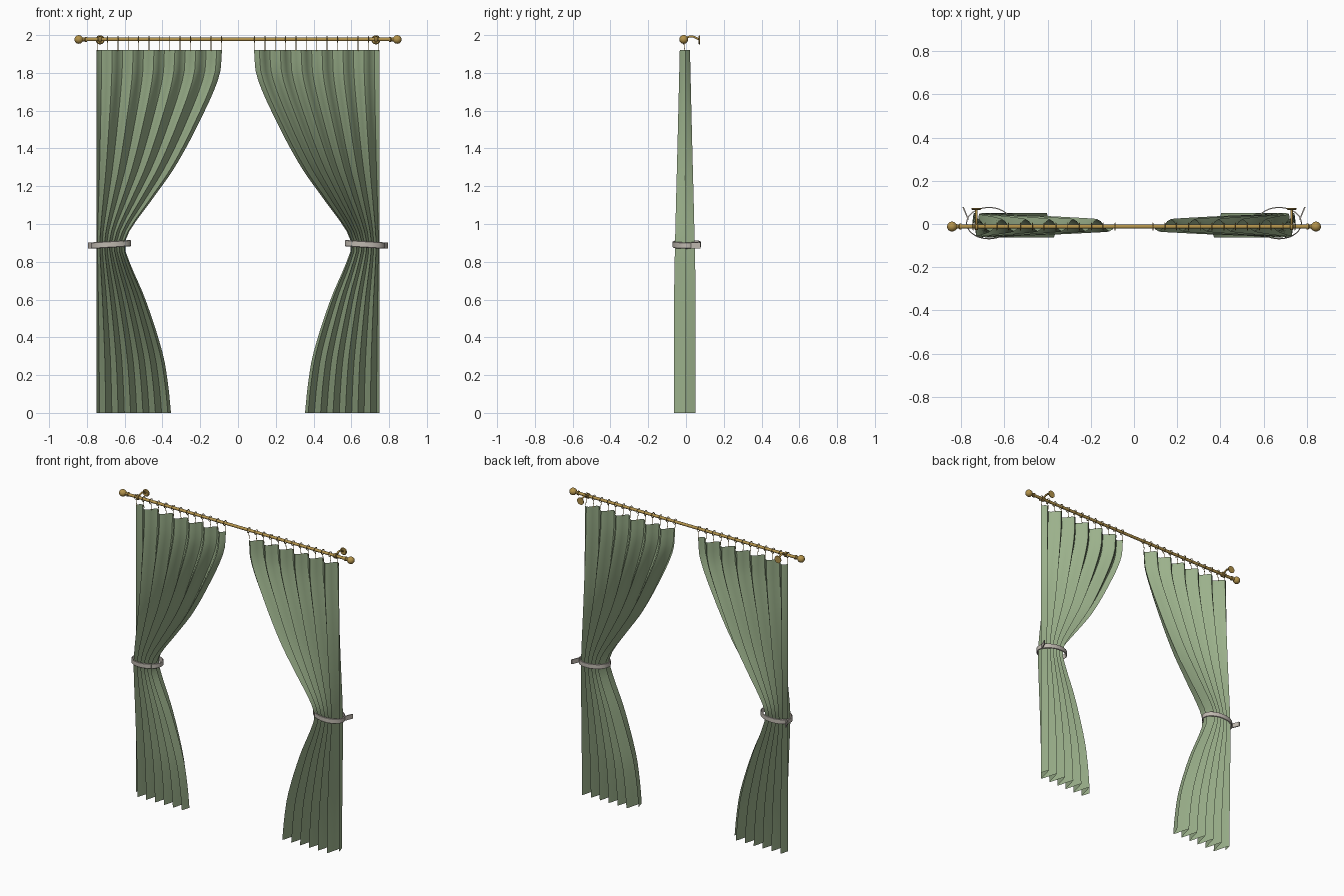
import bpy, bmesh, math
from mathutils import Vector

if "Cube" in bpy.data.objects:
    bpy.data.objects.remove(bpy.data.objects["Cube"])


def material(name, rgb):
    m = bpy.data.materials.new(name)
    m.diffuse_color = (*rgb, 1)
    m.use_nodes = True
    m.node_tree.nodes["Principled BSDF"].inputs["Base Color"].default_value = m.diffuse_color
    return m


GREEN = material("sage green cloth", (0.33, 0.44, 0.26))
BRASS = material("antique brass", (0.45, 0.29, 0.07))
GREY = material("warm grey band", (0.52, 0.48, 0.43))
ROD_Y, ROD_Z = -0.012, 1.977


def make(name, verts, faces, mat, angle=35):
    me = bpy.data.meshes.new(name)
    me.from_pydata(verts, [], faces)
    bm = bmesh.new()
    bm.from_mesh(me)
    bmesh.ops.recalc_face_normals(bm, faces=bm.faces)
    bm.to_mesh(me)
    bm.free()
    me.materials.append(mat)
    ob = bpy.data.objects.new(name, me)
    bpy.context.collection.objects.link(ob)
    bpy.ops.object.select_all(action='DESELECT')
    ob.select_set(True)
    bpy.context.view_layer.objects.active = ob
    bpy.ops.object.shade_smooth_by_angle(angle=math.radians(angle))
    return ob


def lathe(name, profile, origin, axis, mat, seg=20):
    """Revolve (distance along axis, radius) pairs about an axis."""
    axis = Vector(axis)
    a = axis.orthogonal().normalized()
    b = axis.cross(a)
    verts, faces = [], []
    for d, r in profile:
        for k in range(seg):
            t = 2 * math.pi * k / seg
            verts.append(Vector(origin) + axis * d + (a * math.cos(t) + b * math.sin(t)) * r)
    for i in range(len(profile) - 1):
        for k in range(seg):
            n = (k + 1) % seg
            faces.append((i * seg + k, i * seg + n, (i + 1) * seg + n, (i + 1) * seg + k))
    faces += [tuple(range(seg)), tuple(range((len(profile) - 1) * seg, len(verts)))]
    return make(name, verts, faces, mat)


def tube(name, pts, r, mat, closed=False, seg=8):
    cu = bpy.data.curves.new(name, 'CURVE')
    cu.dimensions = '3D'
    cu.bevel_depth, cu.bevel_resolution, cu.use_fill_caps = r, 1, True
    sp = cu.splines.new('POLY')
    sp.points.add(len(pts) - 1)
    for p, q in zip(sp.points, pts):
        p.co = (*q, 1)
    sp.use_cyclic_u = closed
    cu.materials.append(mat)
    ob = bpy.data.objects.new(name, cu)
    bpy.context.collection.objects.link(ob)
    return ob


def interp(table, z):
    """Smooth (Catmull-Rom style) lookup in a descending table of (z, value)."""
    for i in range(len(table) - 1):
        (z0, v0), (z1, v1) = table[i], table[i + 1]
        if z >= z1:
            def slope(j):
                a, b = table[max(j - 1, 0)], table[min(j + 1, len(table) - 1)]
                return (b[1] - a[1]) / (b[0] - a[0])
            h = z1 - z0
            t = (z - z0) / h
            return ((2*t**3 - 3*t*t + 1) * v0 + (t**3 - 2*t*t + t) * h * slope(i)
                    + (3*t*t - 2*t**3) * v1 + (t**3 - t*t) * h * slope(i + 1))
    return table[-1][1]


INNER = [(1.92, .085), (1.78, .10), (1.53, .21), (1.3, .335), (1.13, .455), (0.97, .57),
         (0.89, .60), (0.8, .575), (0.6, .49), (0.32, .40), (0.15, .37), (0, .355)]
DEPTH = [(1.92, .027), (1.5, .037), (0.9, .052), (0.6, .057), (0, .057)]
PLEATS, PER, ROWS, OUTER = 6, 8, 36, 0.75


def curtain(name, s):
    verts, faces = [], []
    n = PLEATS * PER
    for j in range(ROWS + 1):
        z = 1.92 * (1 - j / ROWS)
        inner, depth = interp(INNER, z), interp(DEPTH, z)
        for i in range(n + 1):
            u = i / n
            w = math.sin(2 * math.pi * u * PLEATS)
            tri = math.asin(max(-1, min(1, w))) * 2 / math.pi   # sharper folds low down
            k = min(1, (1.92 - z) / 0.6) * 0.7
            verts.append((s * (OUTER + (inner - OUTER) * u),
                          -0.006 + depth * (w * (1 - k) + tri * k), z))
    for j in range(ROWS):
        for i in range(n):
            a = j * (n + 1) + i
            faces.append((a, a + 1, a + n + 2, a + n + 1))
    return make(name, verts, faces, GREEN, 40)


def band(name, s):
    """Flat oval tieback, slightly tilted, closed loop with rectangular section."""
    seg, verts, faces = 40, [], []
    for k in range(seg):
        t = 2 * math.pi * k / seg
        for off, dz in ((0, -.017), (0.005, -.014), (0.005, .014), (0, .017)):
            x = (0.101 + off) * math.cos(t)
            verts.append((s * (0.672 + x), 0.004 + (0.07 + off) * math.sin(t), 0.892 - 0.06 * x + dz))
        b, c = k * 4, ((k + 1) % seg) * 4
        for m in range(4):
            faces.append((b + m, b + (m + 1) % 4, c + (m + 1) % 4, c + m))
    make(name, verts, faces, GREY)


def box(name, quad, z0, z1, mat):
    verts = [(x, y, z) for z in (z0, z1) for x, y in quad]
    faces = [(0, 1, 2, 3), (4, 5, 6, 7)] + [(i, (i + 1) % 4, (i + 1) % 4 + 4, i + 4) for i in range(4)]
    make(name, verts, faces, mat)


# Rod
lathe("curtain_rod", [(-.82, .0095), (.82, .0095)], (0, ROD_Y, ROD_Z), (1, 0, 0), BRASS)

for side, s in (("left", -1), ("right", 1)):
    # Finial: collar, neck and ball
    ball = [(.043 - .023 * math.cos(math.pi * i / 10), .0228 * math.sin(math.pi * i / 10) + .0005)
            for i in range(2, 11)]
    lathe(side + "_finial", [(0, .009), (0, .014), (.008, .014), (.012, .010), (.02, .010)] + ball,
          (s * .80, ROD_Y, ROD_Z), (s, 0, 0), BRASS)

    # Bracket: cup round the rod, curved arm and wall plate
    lathe(side + "_bracket_cup", [(-.008, .014), (-.005, .0165), (.005, .0165), (.008, .014)],
          (s * .73, ROD_Y, ROD_Z), (1, 0, 0), BRASS)
    arm = [(s * .73, -.012 + .08 * i / 10, 1.977 + .016 * math.sin(math.pi * i / 10)) for i in range(11)]
    tube(side + "_bracket_arm", arm, .006, BRASS)
    lathe(side + "_bracket_plate", [(.066, .020), (.070, .024), (.074, .024)],
          (s * .73, 0, 1.975), (0, 1, 0), BRASS)

    # Curtain
    curtain(side + "_curtain", s)

    # Rings with clips
    for i in range(13):
        x = s * (.745 - i * (.745 - .088) / 12)
        ring = [(x, ROD_Y + .016 * math.cos(math.pi * k / 8), ROD_Z + .016 * math.sin(math.pi * k / 8))
                for k in range(16)]
        tube(f"{side}_ring_{i + 1}", ring, .0022, BRASS, True)
        tube(f"{side}_clip_{i + 1}", [(x, ROD_Y, 1.961), (x, -.006, 1.915)], .0018, BRASS)

    # Tieback with its tail to the wall
    band(side + "_tieback", s)
    box(side + "_tieback_tail", [(s * .765, .022), (s * .771, .022), (s * .795, .078), (s * .788, .078)],
        .871, .901, GREY)
